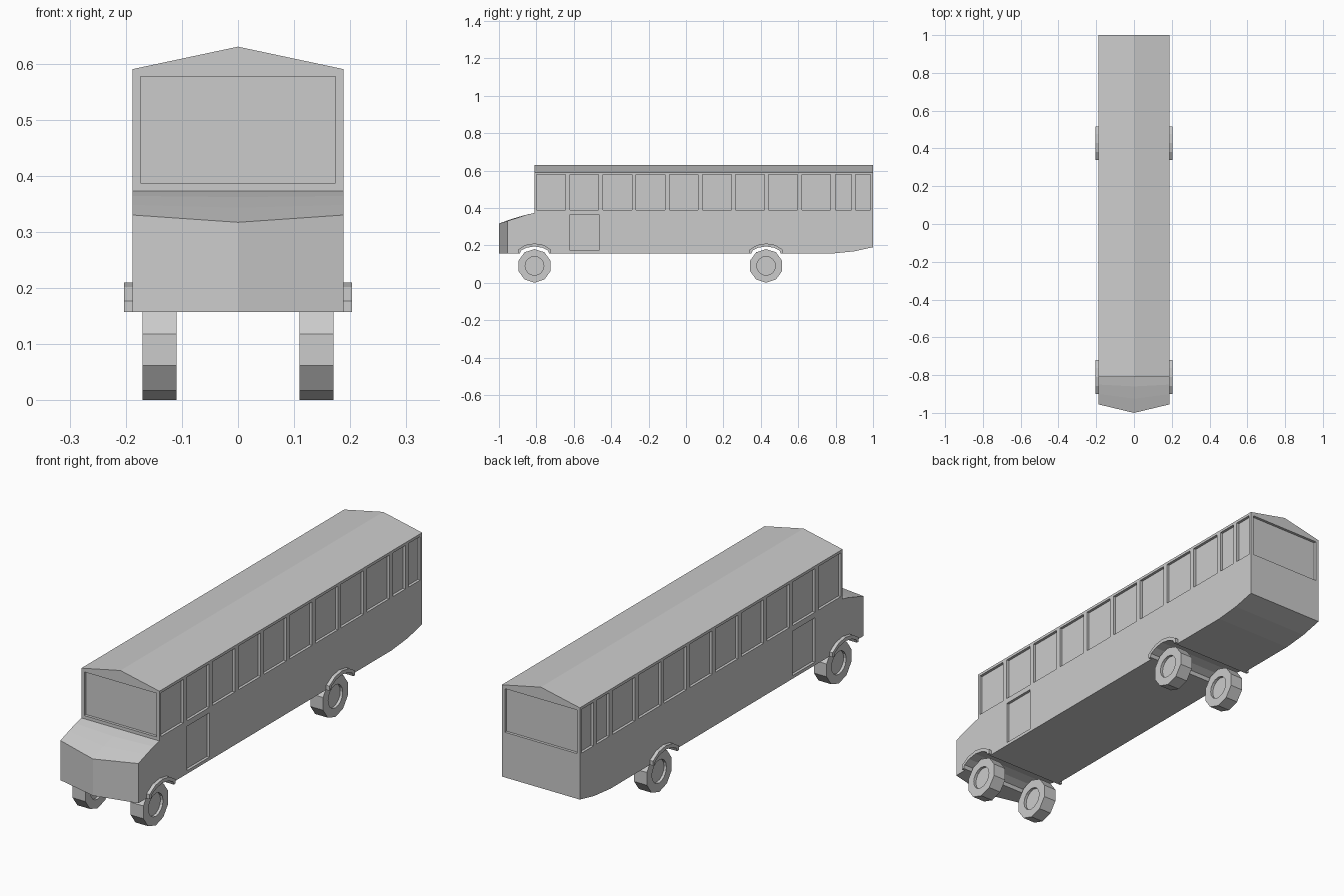
import bpy, bmesh, math
from mathutils import Matrix, Vector

if "Cube" in bpy.data.objects:
    bpy.data.objects.remove(bpy.data.objects["Cube"])

W = 0.188           # half width of the body
DEPTH = 0.012       # window recess


def finish(bm, name):
    bmesh.ops.recalc_face_normals(bm, faces=bm.faces)
    me = bpy.data.meshes.new(name)
    bm.to_mesh(me)
    bm.free()
    ob = bpy.data.objects.new(name, me)
    bpy.context.collection.objects.link(ob)
    return ob


def add_box(bm, lo, hi):
    lo, hi = Vector(lo), Vector(hi)
    m = Matrix.Translation((lo + hi) / 2) @ Matrix.Diagonal((*(hi - lo), 1))
    bmesh.ops.create_cube(bm, size=1, matrix=m)


def add_prism(bm, pts, x0, x1):
    # extrude a (y, z) profile along x
    a = [bm.verts.new((x0, y, z)) for y, z in pts]
    b = [bm.verts.new((x1, y, z)) for y, z in pts]
    bm.faces.new(a)
    bm.faces.new(b[::-1])
    for i in range(len(pts)):
        j = (i + 1) % len(pts)
        bm.faces.new((a[i], b[i], b[j], a[j]))


def add_disc(bm, segments, r, centre, width):
    # cylinder along x with a vertex at the bottom
    m = (Matrix.Translation(centre) @ Matrix.Rotation(math.pi / 2, 4, 'Y'))
    ret = bmesh.ops.create_cone(bm, cap_ends=True, segments=segments, radius1=r,
                                radius2=r, depth=width)
    turn = Matrix.Rotation(math.pi / 2, 4, 'Z')
    bmesh.ops.transform(bm, matrix=m @ turn, verts=ret['verts'])


def cut(ob, cutter):
    mod = ob.modifiers.new("cut", 'BOOLEAN')
    mod.operation, mod.solver, mod.object = 'DIFFERENCE', 'EXACT', cutter
    bpy.context.view_layer.objects.active = ob
    bpy.ops.object.modifier_apply(modifier=mod.name)
    bpy.data.objects.remove(cutter)


# Body: side profile and its centre-line variant (pointed nose, ridged roof)
side = [(-0.955, 0.157), (-0.955, 0.33), (-0.90, 0.348), (-0.85, 0.364), (-0.81, 0.373),
        (-0.81, 0.59), (1, 0.59), (1, 0.19), (0.90, 0.168), (0.79, 0.157)]
centre = [(-1, 0.157), (-1, 0.317), (-0.925, 0.343), (-0.86, 0.362), (-0.81, 0.373),
          (-0.81, 0.63), (1, 0.63), (1, 0.19), (0.90, 0.168), (0.79, 0.157)]
bm = bmesh.new()
cols = [[bm.verts.new((x, y, z)) for y, z in pts]
        for x, pts in ((-W, side), (0, centre), (W, side))]
n = len(side)
for a, b in zip(cols, cols[1:]):
    for i in range(n):
        j = (i + 1) % n
        bm.faces.new((a[i], b[i], b[j], a[j]))
bm.faces.new(cols[0])
bm.faces.new(cols[2][::-1])
body = finish(bm, "bus_body")

# Window, door and windscreen recesses
starts = [-0.798 + 0.1772 * i for i in range(9)]
openings = [(y, y + 0.154, 0.388, 0.578) for y in starts]
openings += [(0.798, 0.884, 0.388, 0.578), (0.905, 0.987, 0.388, 0.578),
             (-0.62, -0.466, 0.171, 0.364)]
bm = bmesh.new()
for y0, y1, z0, z1 in openings:
    for s in (-1, 1):
        xs = sorted((s * (W - DEPTH), s * (W + 0.05)))
        add_box(bm, (xs[0], y0, z0), (xs[1], y1, z1))
add_box(bm, (-0.174, -0.9, 0.387), (0.174, -0.81 + DEPTH, 0.577))
add_box(bm, (-0.174, 1 - DEPTH, 0.387), (0.174, 1.1, 0.577))
cut(body, finish(bm, "window_cutter"))

# Wheel wells across the full width
axles = {"front": -0.81, "rear": 0.428}
inner = [(-0.078, 0.157), (-0.072, 0.172), (-0.042, 0.187), (0, 0.194),
         (0.042, 0.187), (0.072, 0.172), (0.078, 0.157)]
outer = [(-0.089, 0.157), (-0.089, 0.177), (-0.048, 0.202), (0, 0.21),
         (0.048, 0.202), (0.089, 0.177), (0.089, 0.157)]
bm = bmesh.new()
for yc in axles.values():
    well = [(-0.078, 0.1)] + inner + [(0.078, 0.1)]
    add_prism(bm, [(y + yc, z) for y, z in well], -0.3, 0.3)
cut(body, finish(bm, "well_cutter"))

# Fenders and wheels
for end, yc in axles.items():
    for label, s in (("left", -1), ("right", 1)):
        bm = bmesh.new()
        arch = outer + inner[::-1]
        add_prism(bm, [(y + yc, z) for y, z in arch], s * (W - 0.004), s * 0.203)
        finish(bm, f"{end}_{label}_fender")

        c = Vector((s * 0.14, yc, 0.0915))
        bm = bmesh.new()
        add_disc(bm, 10, 0.09, c, 0.061)
        wheel = finish(bm, f"{end}_{label}_wheel")
        bm = bmesh.new()
        for side_sign in (-1, 1):
            add_disc(bm, 16, 0.05, c + Vector((side_sign * 0.0305, 0, 0)), 0.024)
        cut(wheel, finish(bm, "hub_cutter"))
        wheel.location.z = -0.0015
